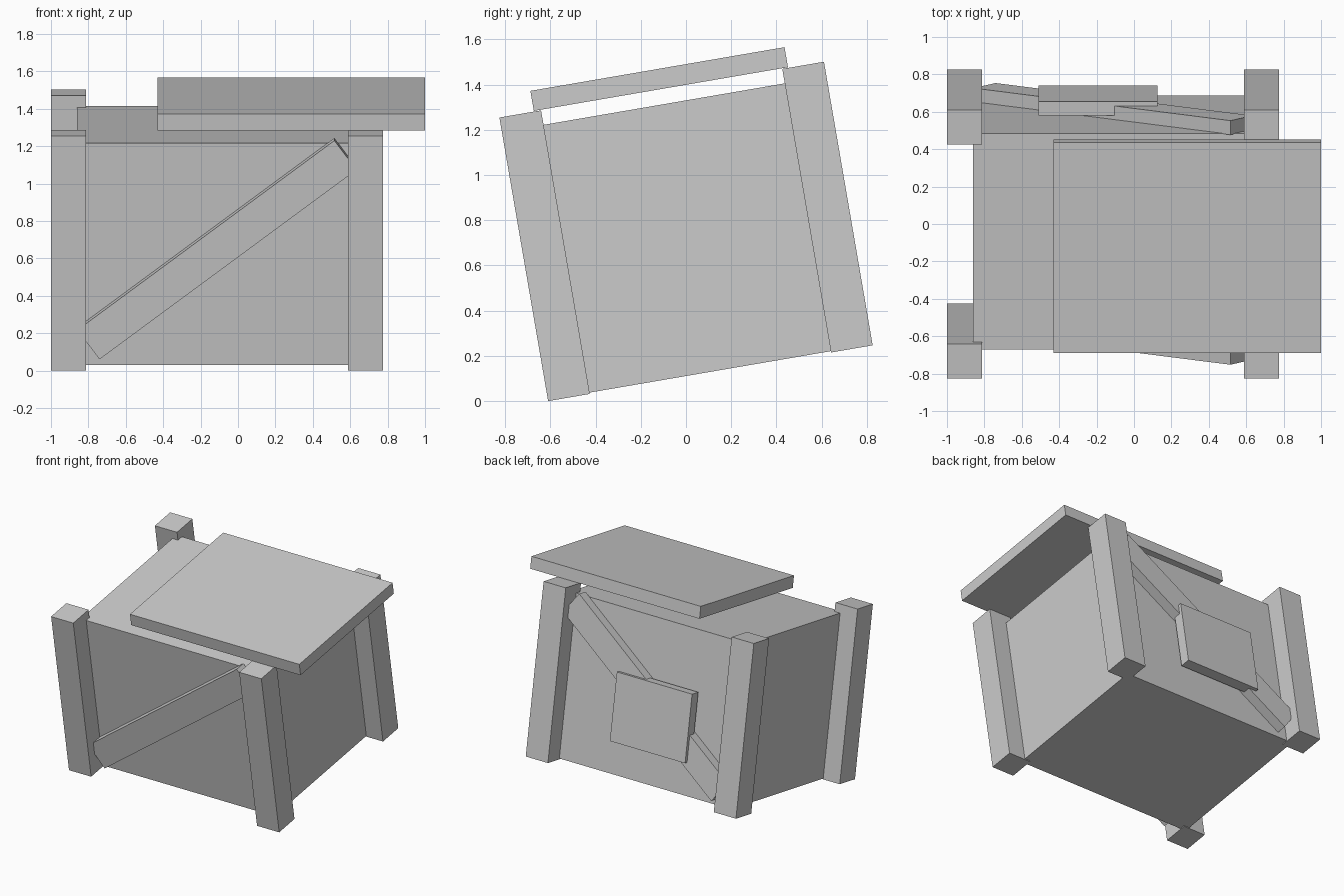
import bpy, math
from mathutils import Matrix, Vector

if "Cube" in bpy.data.objects:
    bpy.data.objects.remove(bpy.data.objects["Cube"])

# Whole crate leans back-up around its front bottom edge
TILT = Matrix.Translation((0, -0.61, 0)) @ Matrix.Rotation(math.radians(9.75), 4, 'X')
CX = -0.1125            # crate centre across
DEPTH, HEIGHT = 1.457, 1.273
POST = 0.187

grey = bpy.data.materials.new("plain_grey")
grey.diffuse_color = (0.6, 0.6, 0.6, 1)
grey.use_nodes = True
grey.node_tree.nodes["Principled BSDF"].inputs["Base Color"].default_value = grey.diffuse_color


def box(name, lo, hi, spin=0.0):
    """Box between two corners in crate space, optionally spun about its depth axis."""
    lo, hi = Vector(lo), Vector(hi)
    bpy.ops.mesh.primitive_cube_add(size=1)
    ob = bpy.context.object
    ob.name = name
    size = hi - lo
    ob.data.transform(TILT @ Matrix.Translation((lo + hi) / 2)
                      @ Matrix.Rotation(-spin, 4, 'Y')
                      @ Matrix.Diagonal((*size, 1)))
    ob.data.materials.append(grey)
    return ob


# Crate body
box("crate_body", (-0.86, 0.147, 0.006), (0.635, 1.318, 1.208))

# Four corner posts
for side, x in (("left", -1.0), ("right", 0.775 - POST)):
    for end, y in (("front", 0.0), ("back", DEPTH - POST)):
        box(f"{end}_{side}_post", (x, y, 0), (x + POST, y + POST, HEIGHT))

# Diagonal braces on front and back
LENGTH, WIDTH, MID = 1.716, 0.198, 0.6425
for end, y0, y1 in (("front", 0.068, 0.15), ("back", 1.315, 1.392)):
    box(f"{end}_brace", (CX - LENGTH / 2, y0, MID - WIDTH / 2),
        (CX + LENGTH / 2, y1, MID + WIDTH / 2), math.radians(36.8))

# Lid slid to one side, resting on the posts
box("lid", (-0.43, 0.155, 1.276), (1.0, 1.296, 1.366))

# Plate over the back brace
box("back_plate", (-0.51, 1.34, 0.27), (0.125, 1.416, 0.772))
